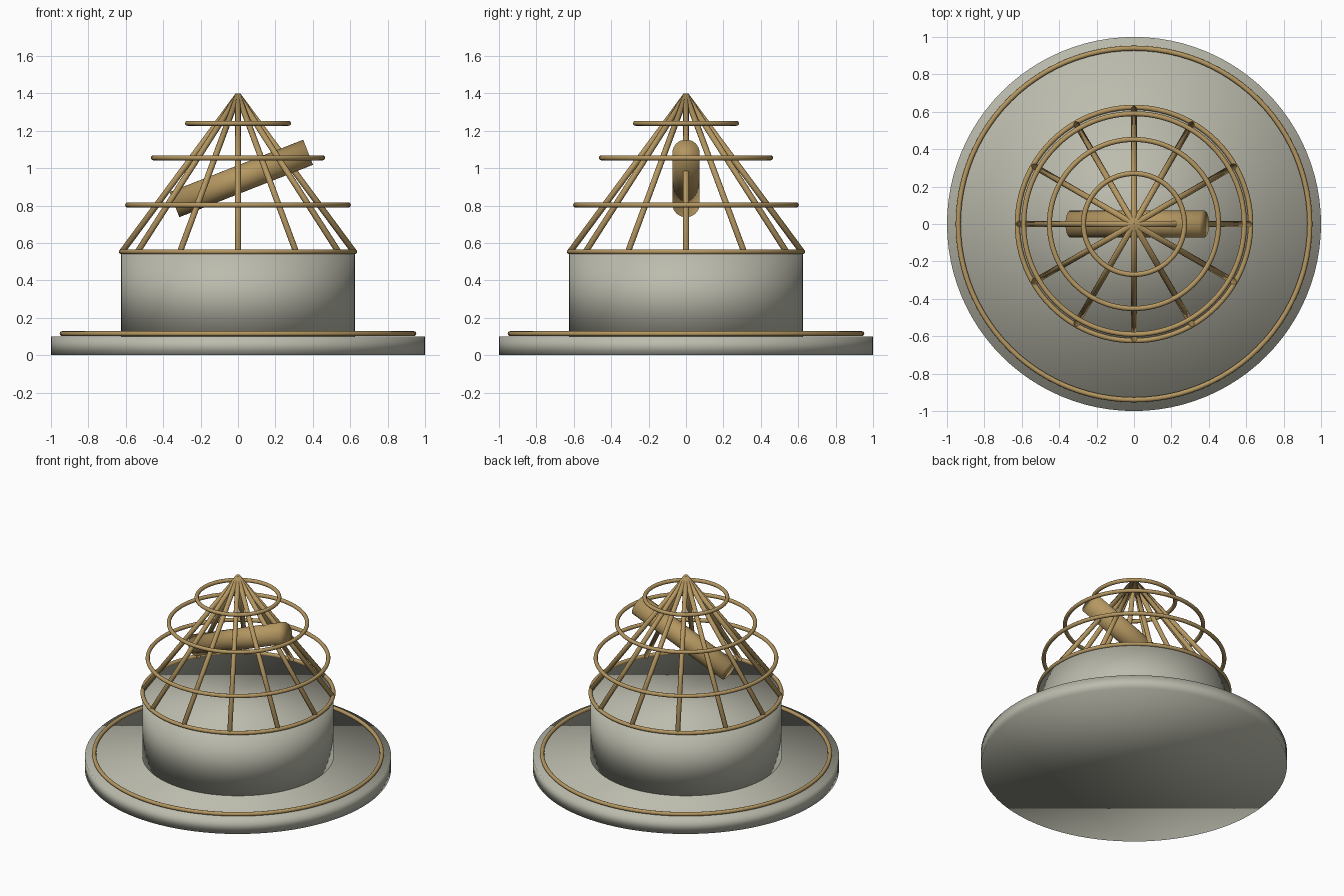
import bpy
import math
from mathutils import Vector

if "Cube" in bpy.data.objects:
    bpy.data.objects.remove(bpy.data.objects["Cube"])


def material(name, color):
    mat = bpy.data.materials.new(name)
    mat.diffuse_color = (*color, 1.0)
    mat.use_nodes = True
    mat.node_tree.nodes["Principled BSDF"].inputs["Base Color"].default_value = mat.diffuse_color
    return mat


STONE = material("pale grey stone", (0.50, 0.50, 0.42))
BRASS = material("warm brass", (0.46, 0.31, 0.12))


def finish(name, mat):
    obj = bpy.context.object
    obj.name = name
    obj.data.materials.append(mat)
    bpy.ops.object.shade_smooth()
    return obj


def rod(name, start, end, radius, mat, sides):
    """Capped cylinder running between two points."""
    start, end = Vector(start), Vector(end)
    axis = end - start
    bpy.ops.mesh.primitive_cylinder_add(
        vertices=sides, radius=radius, depth=axis.length,
        location=(start + end) / 2,
        rotation=axis.to_track_quat('Z', 'Y').to_euler())
    return finish(name, mat)


def ring(name, radius, z):
    bpy.ops.mesh.primitive_torus_add(
        major_radius=radius, minor_radius=0.0135, major_segments=96,
        minor_segments=12, location=(0, 0, z))
    return finish(name, BRASS)


# Round plinth and drum
rod("plinth", (0, 0, 0), (0, 0, 0.10), 1.0, STONE, 96)
rod("drum", (0, 0, 0.10), (0, 0, 0.545), 0.625, STONE, 96)

# Rings on the plinth and drum, then the stacked dome rings
ring("plinth_ring", 0.94, 0.115)
ring("drum_ring", 0.624, 0.553)
for i, (radius, z) in enumerate([(0.59, 0.803), (0.452, 1.055), (0.27, 1.24)]):
    ring(f"dome_ring_{i + 1}", radius, z)

# Straight ribs meeting at the apex
for i in range(12):
    a = math.radians(30 * i)
    rod(f"rib_{i + 1}", (0.62 * math.cos(a), 0.62 * math.sin(a), 0.553),
        (0, 0, 1.39), 0.016, BRASS, 12)

# Tilted telescope tube
rod("telescope_tube", (-0.34, 0, 0.805), (0.375, 0, 1.085), 0.072, BRASS, 32)
